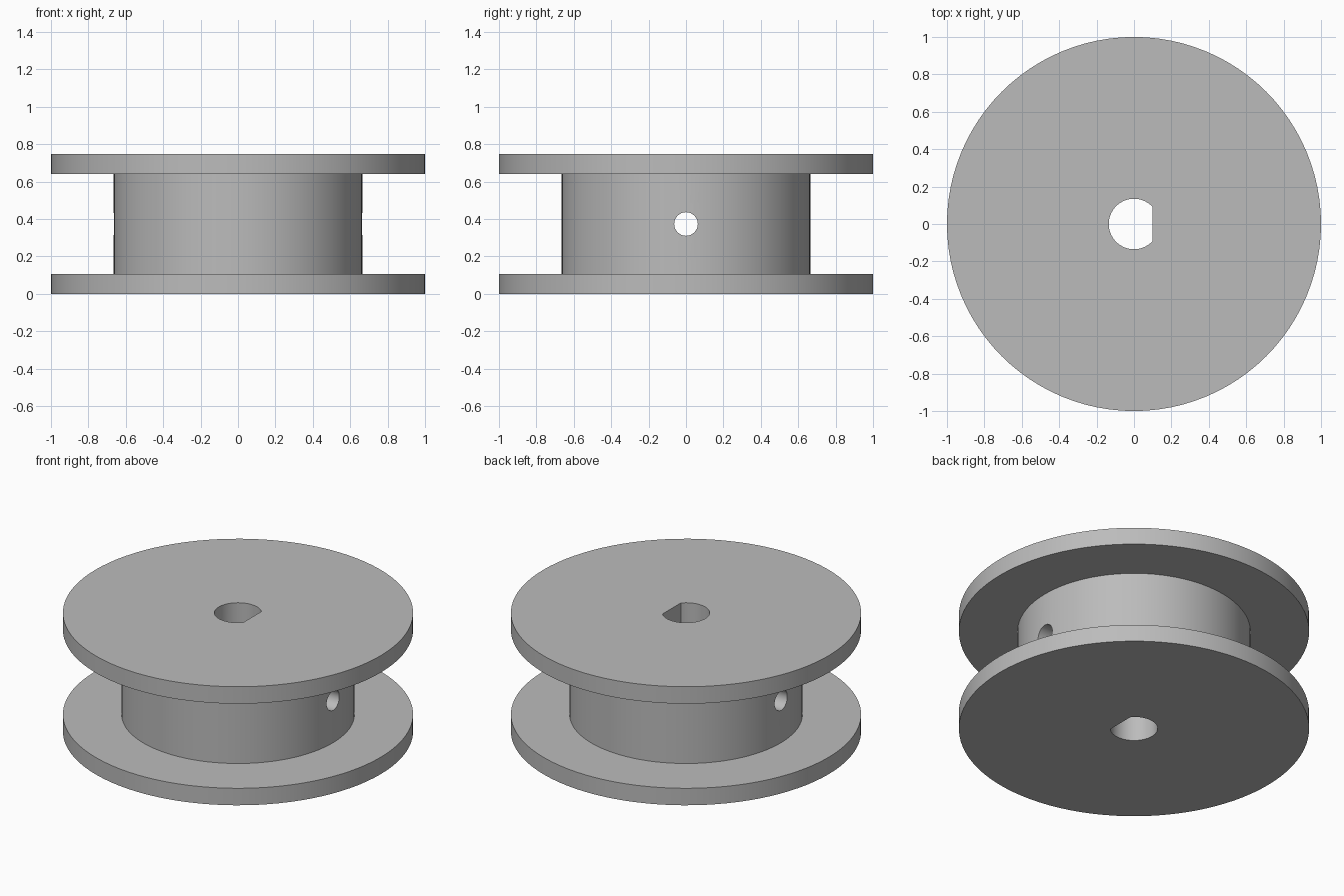
import bpy, bmesh, math
from mathutils import Matrix

if "Cube" in bpy.data.objects:
    bpy.data.objects.remove(bpy.data.objects["Cube"], do_unlink=True)

HEIGHT = 0.747
FLANGE = 0.107
RIM_R, HUB_R = 1.0, 0.665
BORE_R, FLAT_X = 0.135, 0.1
PIN_R = 0.063

grey = bpy.data.materials.new("plain grey")
grey.use_nodes = True
colour = (0.5, 0.5, 0.5, 1)
grey.diffuse_color = colour
grey.node_tree.nodes["Principled BSDF"].inputs["Base Color"].default_value = colour


def make_object(name, bm):
    bmesh.ops.recalc_face_normals(bm, faces=bm.faces)
    mesh = bpy.data.meshes.new(name)
    bm.to_mesh(mesh)
    bm.free()
    mesh.materials.append(grey)
    obj = bpy.data.objects.new(name, mesh)
    bpy.context.collection.objects.link(obj)
    return obj


def lathe(name, profile, sides):
    """Closed solid spun round z from (radius, height) points."""
    bm = bmesh.new()
    rings = [[bm.verts.new((r * math.cos(a), r * math.sin(a), z))
              for a in (2 * math.pi * i / sides for i in range(sides))]
             for r, z in profile]
    for low, high in zip(rings, rings[1:]):
        for i in range(sides):
            j = (i + 1) % sides
            bm.faces.new((low[i], low[j], high[j], high[i]))
    bm.faces.new(rings[0][::-1])
    bm.faces.new(rings[-1])
    return make_object(name, bm)


# Flanged spool body
spool = lathe("spool", [
    (RIM_R, 0), (RIM_R, FLANGE), (HUB_R, FLANGE),
    (HUB_R, HEIGHT - FLANGE), (RIM_R, HEIGHT - FLANGE), (RIM_R, HEIGHT)], 96)

# D-shaped shaft bore
bm = bmesh.new()
half = math.acos(FLAT_X / BORE_R)
steps = 40
ring = []
for i in range(steps + 1):
    a = half + (2 * math.pi - 2 * half) * i / steps
    ring.append(bm.verts.new((BORE_R * math.cos(a), BORE_R * math.sin(a), -0.2)))
base = bm.faces.new(ring)
top = bmesh.ops.extrude_face_region(bm, geom=[base])["geom"]
bmesh.ops.translate(bm, vec=(0, 0, HEIGHT + 0.4),
                    verts=[v for v in top if isinstance(v, bmesh.types.BMVert)])
bore = make_object("bore_cutter", bm)

# Set-screw hole running across the hub
bm = bmesh.new()
bmesh.ops.create_cone(
    bm, cap_ends=True, segments=32, radius1=PIN_R, radius2=PIN_R, depth=1.6,
    matrix=Matrix.Translation((0, 0, HEIGHT / 2)) @ Matrix.Rotation(math.pi / 2, 4, "Y"))
pin = make_object("screw_hole_cutter", bm)

# Cut both holes and keep the rims crisp
bpy.context.view_layer.objects.active = spool
for obj in bpy.context.selected_objects:
    obj.select_set(False)
spool.select_set(True)
for cutter in (bore, pin):
    mod = spool.modifiers.new(cutter.name, "BOOLEAN")
    mod.operation, mod.solver, mod.object = "DIFFERENCE", "EXACT", cutter
    bpy.ops.object.modifier_apply(modifier=mod.name)
    bpy.data.objects.remove(cutter, do_unlink=True)
bpy.ops.object.shade_smooth_by_angle(angle=math.radians(30))
